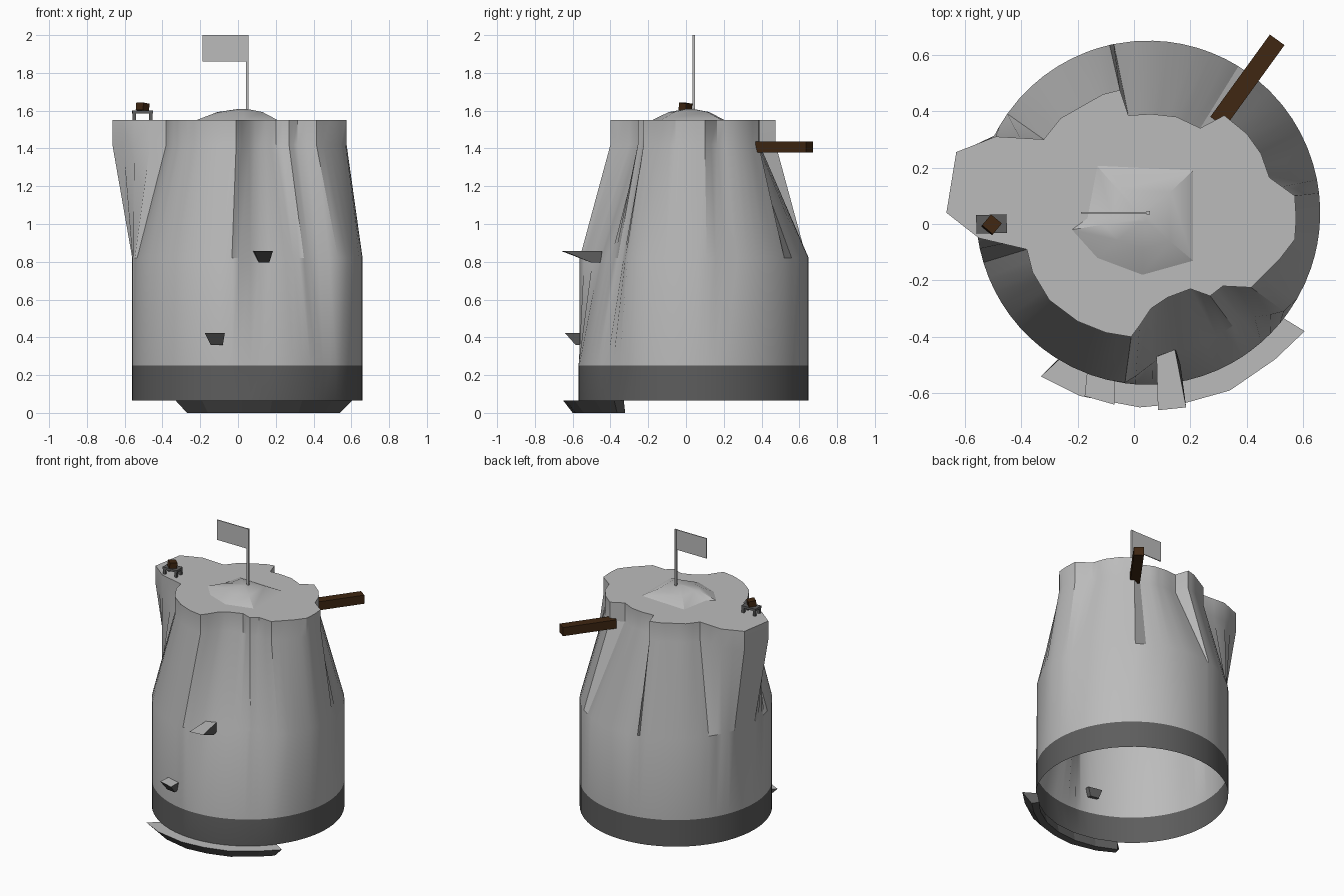
import bpy, bmesh, math
from mathutils import Vector, Matrix

if "Cube" in bpy.data.objects:
    bpy.data.objects.remove(bpy.data.objects["Cube"])


def material(name, rgb):
    m = bpy.data.materials.new(name)
    m.diffuse_color = (*rgb, 1)
    m.use_nodes = True
    m.node_tree.nodes["Principled BSDF"].inputs["Base Color"].default_value = m.diffuse_color
    return m


ROCK = material("light rock", (0.5, 0.5, 0.5))
DARK = material("dark rock", (0.11, 0.11, 0.11))
WOOD = material("dark wood", (0.05, 0.02, 0.006))
CX, CY, R = 0.05, 0.04, 0.61


def build(name, rings, mats, rule=None, bottom=True, top=True, smooth=False):
    """Skin a stack of closed rings; rule(face) picks the material index."""
    bm = bmesh.new()
    loops = [[bm.verts.new(p) for p in ring] for ring in rings]
    n = len(loops[0])
    for a, b in zip(loops, loops[1:]):
        for i in range(n):
            j = (i + 1) % n
            bm.faces.new((a[i], a[j], b[j], b[i]))
    if bottom:
        bm.faces.new(loops[0][::-1])
    if top:
        bm.faces.new(loops[-1])
    bm.normal_update()
    if rule:
        for f in bm.faces:
            f.material_index = rule(f)
    me = bpy.data.meshes.new(name)
    bm.to_mesh(me)
    bm.free()
    ob = bpy.data.objects.new(name, me)
    bpy.context.collection.objects.link(ob)
    for m in mats:
        me.materials.append(m)
    if smooth:
        bpy.context.view_layer.objects.active = ob
        ob.select_set(True)
        bpy.ops.object.shade_smooth_by_angle(angle=math.radians(28))
        ob.select_set(False)
    return ob


def flat(points, z):
    return [(x, y, z) for x, y in points]


def box(name, center, size, mat, rot=0, tilt=0):
    sx, sy, sz = (s / 2 for s in size)
    m = Matrix.Translation(center) @ Matrix.Rotation(rot, 4, 'Z') @ Matrix.Rotation(tilt, 4, 'Y')
    sq = [(-sx, -sy), (sx, -sy), (sx, sy), (-sx, sy)]
    return build(name, [[m @ Vector((x, y, z)) for x, y in sq] for z in (-sz, sz)], [mat])


# Rock tower: round foot lofted into an irregular plateau outline
plateau = [(.57, .10), (.575, .02), (.57, -.055), (.52, -.12), (.415, -.225), (.315, -.22),
           (.27, -.255), (.20, -.23), (.12, -.26), (.06, -.30), (.02, -.36), (-.01, -.40),
           (-.10, -.385), (-.20, -.345), (-.30, -.27), (-.36, -.17), (-.38, -.09),
           (-.55, -.05), (-.665, .04), (-.63, .255), (-.49, .31), (-.32, .30), (-.26, .375),
           (-.11, .46), (-.05, .475), (-.02, .385), (.06, .39), (.15, .38), (.235, .34),
           (.32, .385), (.40, .32), (.45, .25), (.48, .165)][::-1]


def angle(p):
    return math.atan2(p[1] - CY, p[0] - CX)


outline = []
for p, q in zip(plateau, plateau[1:] + plateau[:1]):
    span = (angle(q) - angle(p)) % (2 * math.pi)
    n = max(1, math.ceil(span / math.radians(7)))
    outline += [(p[0] + (q[0] - p[0]) * k / n, p[1] + (q[1] - p[1]) * k / n) for k in range(n)]


def shoulder(p):
    # hollow in the front right side of the rock
    d = abs(math.degrees(angle(p)) + 66)
    r = R - 0.11 * max(0, min(1, (32 - d) / 14))
    return CX + r * math.cos(angle(p)), CY + r * math.sin(angle(p))


foot = [(CX + R * math.cos(angle(p)), CY + R * math.sin(angle(p))) for p in outline]
build("rock_tower",
      [flat(foot, .065), flat(foot, .25), flat([shoulder(p) for p in outline], .82),
       flat(outline, 1.42), flat(outline, 1.55)],
      [ROCK, DARK], lambda f: int(f.calc_center_median().z < .25), bottom=False, smooth=True)

# Summit mound
mound = [(-.22, -.02), (-.13, -.12), (.03, -.18), (.21, -.13), (.21, .19), (-.10, .205),
         (-.13, .205), (-.165, .02)]


def shrink(points, s, c=(.03, .02)):
    return [(c[0] + (x - c[0]) * s, c[1] + (y - c[1]) * s) for x, y in points]


build("summit_mound", [flat(mound, 1.55), flat(shrink(mound, .55), 1.593),
                       flat(shrink(mound, .08), 1.61)], [ROCK], bottom=False, smooth=True)

# Flag
box("flag_pole", (.05, .04, 1.775), (.013, .013, .45), ROCK)
box("flag_cloth", (-.07, .04, 1.93), (.235, .006, .14), ROCK)

# Wooden beam sticking out at the back
box("wood_beam", (.402, .507, 1.408), (.36, .064, .06), WOOD, math.atan2(.29, .21), 0)


# Ledges: light tops, dark tapering undersides
def ledge(name, top, low, z0, z1):
    build(name, [flat(low, z0), flat(top, z1)], [ROCK, DARK], lambda f: int(f.normal.z < .9))


ledge("upper_ledge", [(.085, -.66), (.185, -.65), (.145, -.445), (.08, -.47)],
      [(.11, -.50), (.165, -.50), (.15, -.45), (.11, -.45)], .795, .857)
ledge("lower_ledge", [(-.175, -.61), (-.07, -.64), (-.07, -.53), (-.165, -.51)],
      [(-.145, -.575), (-.08, -.585), (-.085, -.53), (-.145, -.52)], .36, .422)

outer = [(-.33, -.54), (-.19, -.61), (.02, -.65), (.18, -.635), (.34, -.59), (.50, -.48), (.605, -.38)]
outer_low = [(-.27, -.50), (-.16, -.56), (.02, -.60), (.17, -.585), (.32, -.54), (.46, -.44), (.54, -.365)]
inner = [(CX + .6 * math.cos(math.radians(a)), CY + .6 * math.sin(math.radians(a)))
         for a in (-38, -50, -64, -78, -92, -107, -121)]
ledge("base_ledge", outer + inner, outer_low + shrink(inner, .98, (CX, CY)), 0, .065)

# Small table with a wooden block on the overhang
box("table_top", (-.505, 0, 1.592), (.108, .066, .016), DARK, .03)
for sx in (-1, 1):
    for sy in (-1, 1):
        box("table_leg", (-.505 + sx * .044, sy * .024, 1.569), (.018, .016, .04), DARK)
box("wood_block", (-.505, -.003, 1.62), (.05, .05, .04), WOOD, math.radians(50), .12)
